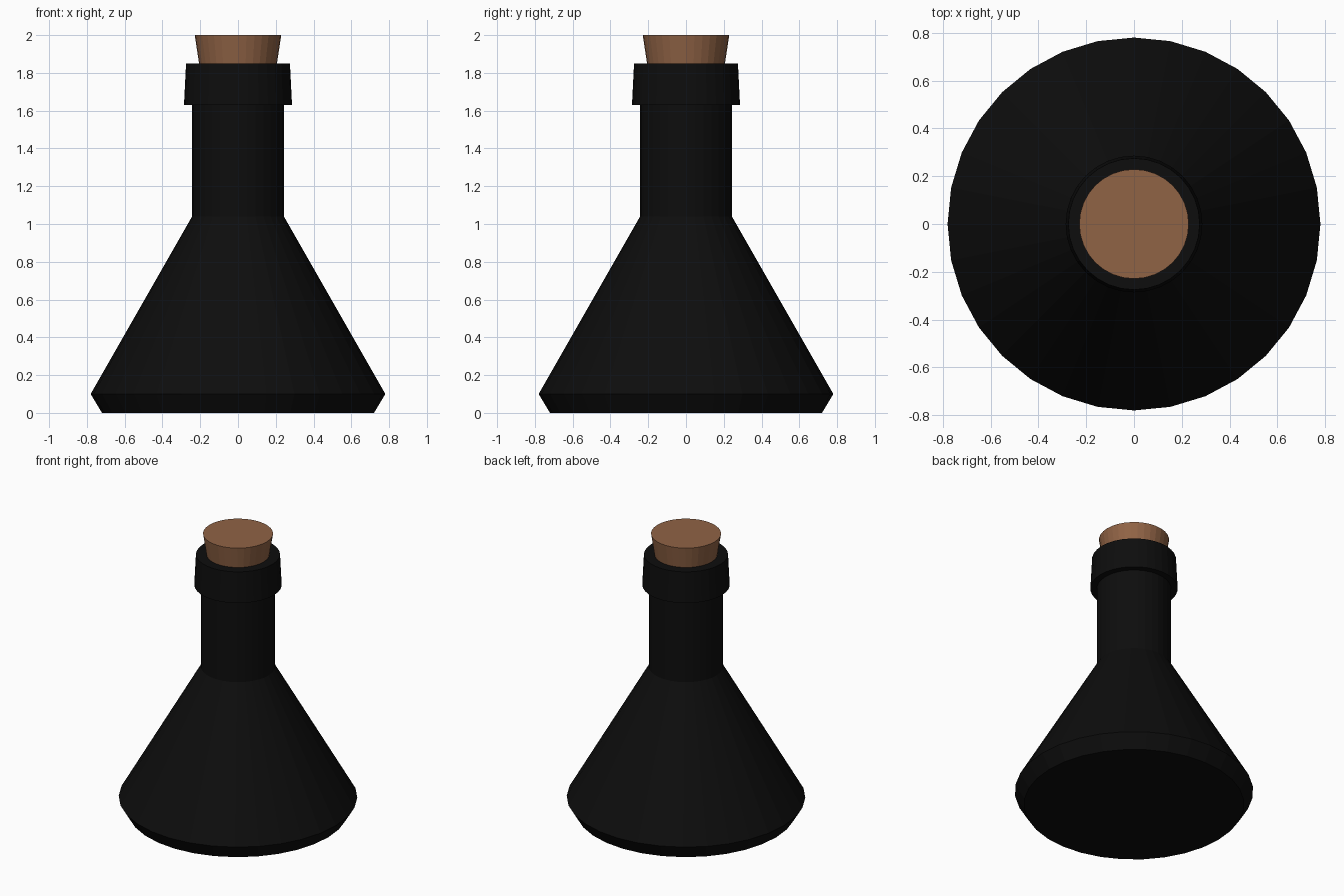
import bpy, bmesh
from math import cos, sin, pi

if "Cube" in bpy.data.objects:
    bpy.data.objects.remove(bpy.data.objects["Cube"])

SIDES = 32


def material(name, rgb):
    mat = bpy.data.materials.new(name)
    mat.diffuse_color = (*rgb, 1)
    mat.use_nodes = True
    mat.node_tree.nodes["Principled BSDF"].inputs["Base Color"].default_value = mat.diffuse_color
    return mat


def lathe(name, profile, mat):
    """Revolve (radius, height) points around z; radius 0 closes to a cap."""
    bm = bmesh.new()
    rings = [[bm.verts.new((r * cos(2 * pi * i / SIDES), r * sin(2 * pi * i / SIDES), z))
              for i in range(SIDES)] for r, z in profile]
    for low, high in zip(rings, rings[1:]):
        for i in range(SIDES):
            j = (i + 1) % SIDES
            bm.faces.new((low[i], low[j], high[j], high[i]))
    bm.faces.new(rings[0][::-1])
    bm.faces.new(rings[-1])
    bmesh.ops.recalc_face_normals(bm, faces=bm.faces)
    mesh = bpy.data.meshes.new(name)
    bm.to_mesh(mesh)
    bm.free()
    mesh.materials.append(mat)
    obj = bpy.data.objects.new(name, mesh)
    bpy.context.collection.objects.link(obj)
    return obj


glass = material("dark_glass", (0.004, 0.004, 0.004))
cork = material("cork", (0.28, 0.125, 0.06))

# Conical flask: bevelled foot, sloping body, neck, collar, mouth socket for the stopper
lathe("flask", [(0.72, 0), (0.78, 0.1), (0.243, 1.04), (0.243, 1.63),
                (0.286, 1.63), (0.275, 1.85), (0.206, 1.85), (0.185, 1.70)], glass)

# Tapered stopper seated in the mouth
lathe("stopper", [(0.184, 1.705), (0.229, 2.0)], cork)
